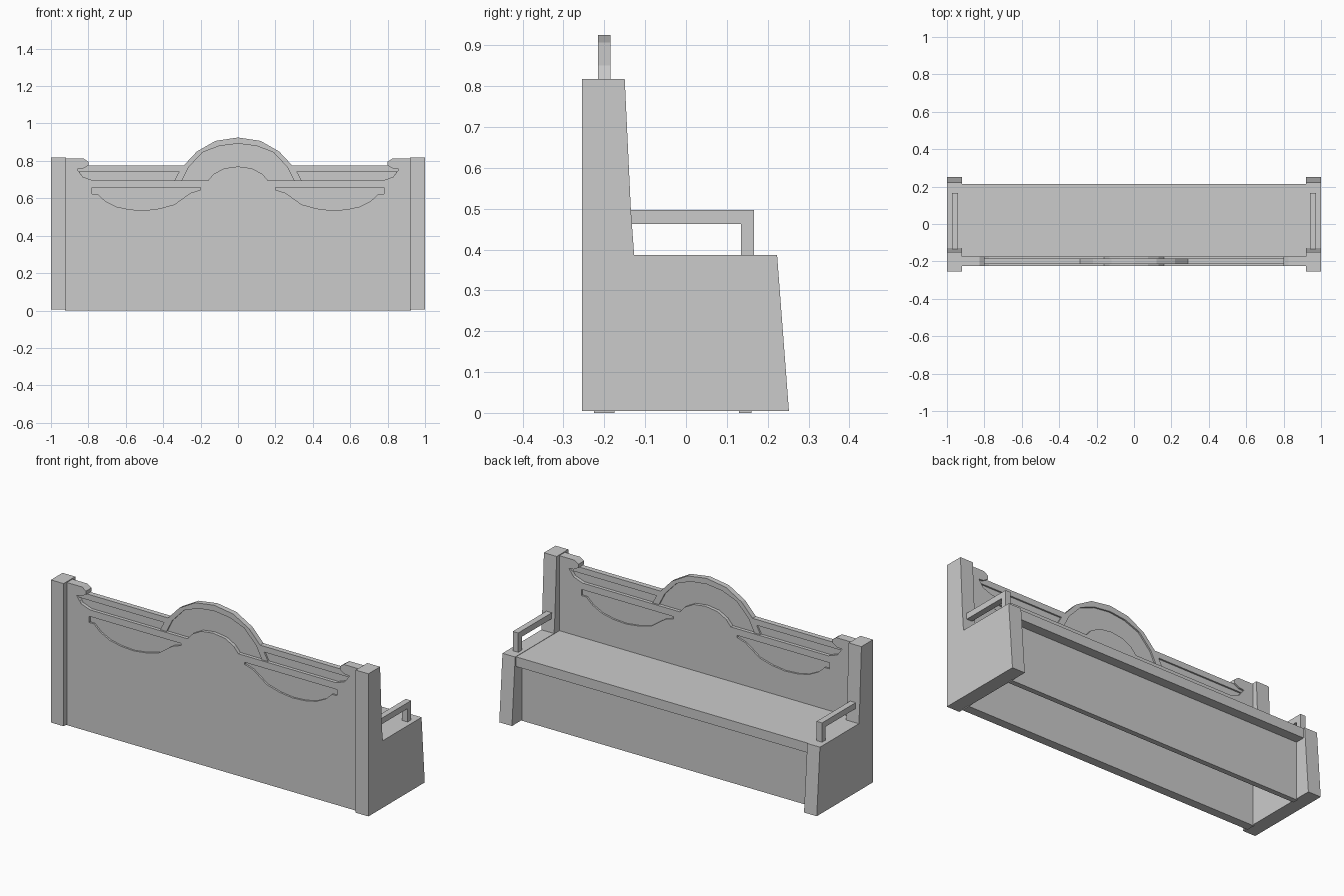
import bpy
from mathutils import Matrix

old = bpy.data.objects.get("Cube")
if old:
    bpy.data.objects.remove(old)

grey = bpy.data.materials.new("plain grey")
grey.use_nodes = True
colour = (0.6, 0.6, 0.6, 1)
grey.diffuse_color = colour
grey.node_tree.nodes["Principled BSDF"].inputs["Base Color"].default_value = colour

FRONT = Matrix(((1, 0, 0, 0), (0, 0, -1, 0), (0, 1, 0, 0), (0, 0, 0, 1)))  # profile in x, z
SIDE = Matrix(((0, 0, 1, 0), (1, 0, 0, 0), (0, 1, 0, 0), (0, 0, 0, 1)))    # profile in y, z


def board(name, loops, thickness, centre, frame):
    """Extrude an outline (first loop) with holes (other loops) into a flat board."""
    curve = bpy.data.curves.new(name, 'CURVE')
    curve.dimensions = '2D'
    curve.fill_mode = 'BOTH'
    curve.extrude = thickness / 2
    for loop in loops:
        spline = curve.splines.new('POLY')
        spline.points.add(len(loop) - 1)
        for point, (u, v) in zip(spline.points, loop):
            point.co = (u, v, 0, 1)
        spline.use_cyclic_u = True
    temp = bpy.data.objects.new(name, curve)
    bpy.context.collection.objects.link(temp)
    bpy.context.view_layer.update()
    graph = bpy.context.evaluated_depsgraph_get()
    mesh = bpy.data.meshes.new_from_object(temp.evaluated_get(graph))
    bpy.data.objects.remove(temp)
    mesh.transform(Matrix.Translation(centre) @ frame)
    mesh.materials.clear()
    mesh.materials.append(grey)
    for face in mesh.polygons:
        face.use_smooth = False
    obj = bpy.data.objects.new(name, mesh)
    bpy.context.collection.objects.link(obj)
    return obj


def rect(u0, u1, v0, v1):
    return [(u0, v0), (u1, v0), (u1, v1), (u0, v1)]


def flip(points):
    return [(-u, v) for u, v in reversed(points)]


def mirrored(half):
    """Complete a left half whose last point lies on the centre line."""
    return half + flip(half[:-1])


# Backrest outlines
BACK_Y = -0.2
low_arch = [(-0.16, 0.695), (-0.13, 0.73), (-0.075, 0.76), (0, 0.77)]
high_arch = [(-0.30, 0.695), (-0.265, 0.765), (-0.19, 0.845), (-0.1, 0.88), (0, 0.892)]
crest_arch = [(-0.29, 0.775), (-0.22, 0.85), (-0.12, 0.907), (0, 0.925)]
shoulder = [(-0.925, 0), (-0.925, 0.812), (-0.825, 0.812), (-0.8, 0.795), (-0.8, 0.775),
            (-0.83, 0.758), (-0.86, 0.755), (-0.83, 0.715), (-0.775, 0.695)]
swag = [(-0.78, 0.657), (-0.78, 0.622), (-0.75, 0.622), (-0.71, 0.585), (-0.65, 0.555),
        (-0.58, 0.54), (-0.5, 0.535), (-0.42, 0.545), (-0.34, 0.567), (-0.28, 0.61),
        (-0.25, 0.63), (-0.2, 0.645), (-0.2, 0.657)]
strip = [(-0.85, 0.742), (-0.315, 0.742), (-0.34, 0.695), (-0.775, 0.695), (-0.83, 0.715)]

# Thick lower board with the two swag recesses
board("backrest_body", [mirrored(shoulder + low_arch), swag, flip(swag)],
      0.05, (0, BACK_Y, 0), FRONT)

# Thinner crest frame with recessed panels
crest = mirrored([(-0.87, 0.5), (-0.87, 0.775)] + crest_arch)
arch_panel = mirrored(high_arch) + flip(mirrored(low_arch))
board("crest_frame", [crest, strip, flip(strip), arch_panel],
      0.03, (0, BACK_Y, 0), FRONT)
infill = mirrored([(-0.86, 0.67), (-0.86, 0.76), (-0.31, 0.76)] + high_arch[1:])
board("crest_infill", [infill], 0.012, (0, BACK_Y, 0), FRONT)

# Seat and the riser below it
board("seat", [rect(-0.18, 0.215, 0.33, 0.385)], 1.85, (0, 0, 0), SIDE)
board("seat_riser", [rect(0.13, 0.16, 0, 0.34)], 1.85, (0, 0, 0), SIDE)

# End panels and open armrests
end_profile = [(-0.255, 0.005), (0.252, 0.005), (0.223, 0.387), (-0.127, 0.387),
               (-0.135, 0.497), (-0.15, 0.817), (-0.255, 0.817)]
arm_profile = [(-0.15, 0.463), (0.135, 0.463), (0.135, 0.38), (0.167, 0.38),
               (0.167, 0.497), (-0.15, 0.497)]
for side, sign in (("left", 1), ("right", -1)):
    board(side + "_end_panel", [end_profile], 0.08, (sign * 0.96, 0, 0), SIDE)
    board(side + "_armrest", [arm_profile], 0.034, (sign * 0.957, 0, 0), SIDE)
